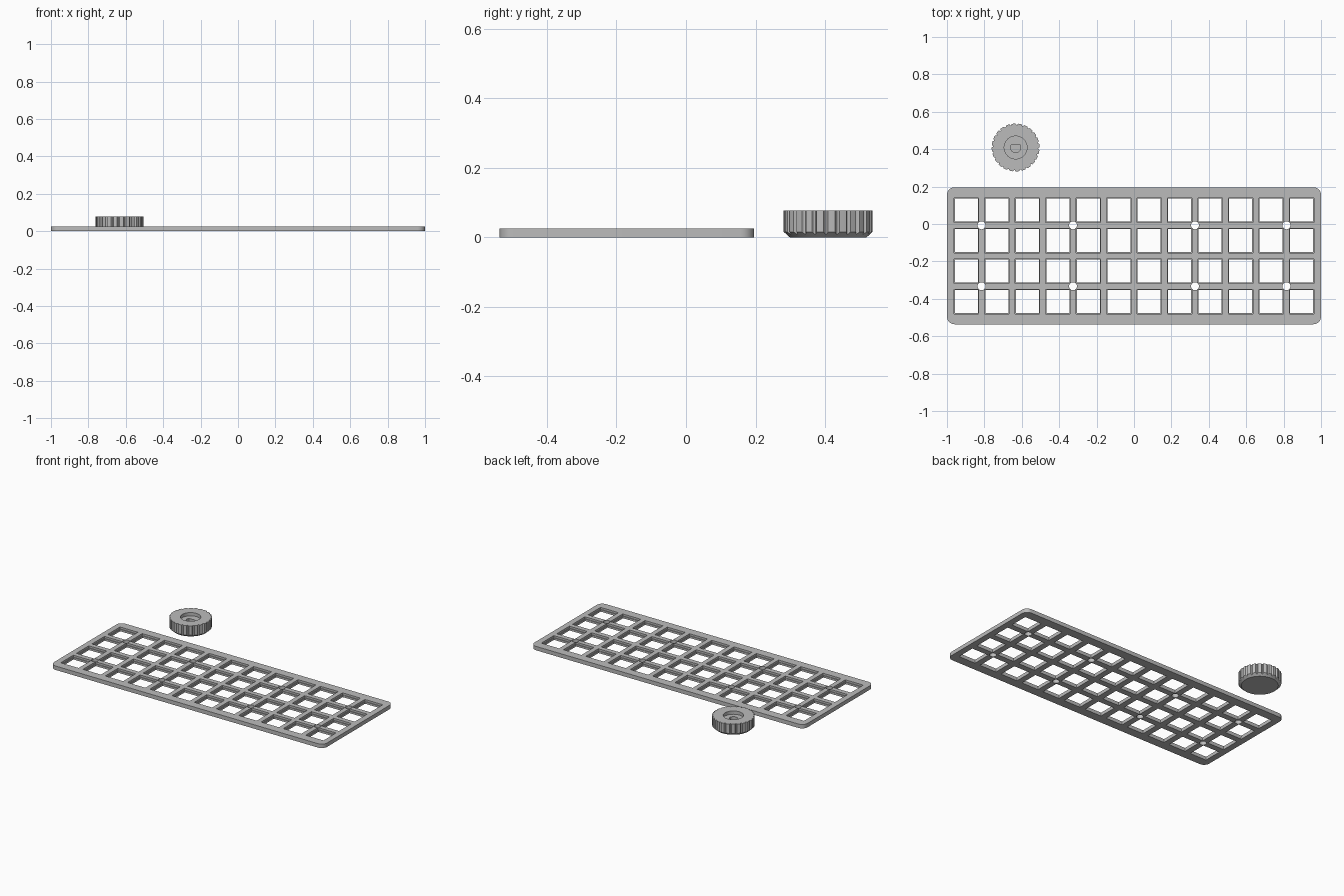
import bpy, bmesh
from math import sin, cos, pi, radians, asin

old = bpy.data.objects.get("Cube")
if old:
    bpy.data.objects.remove(old)

grey = bpy.data.materials.new("plain grey")
grey.use_nodes = True
grey.diffuse_color = (0.5, 0.5, 0.5, 1)
grey.node_tree.nodes["Principled BSDF"].inputs["Base Color"].default_value = (0.5, 0.5, 0.5, 1)

PITCH = 0.163          # key spacing
PLATE_Y = -0.17        # plate centre
THICK = 0.026
KNOB = (-0.633, 0.409)
KNOB_H = 0.078


def loft(bm, rings):
    """Closed solid through rings that share a vertex count."""
    rows = [[bm.verts.new(p) for p in ring] for ring in rings]
    for a, b in zip(rows, rows[1:]):
        for i in range(len(a)):
            j = (i + 1) % len(a)
            bm.faces.new((a[i], a[j], b[j], b[i]))
    bm.faces.new(rows[0][::-1])
    bm.faces.new(rows[-1])


def prism(bm, outline, z0, z1):
    loft(bm, [[(x, y, z) for x, y in outline] for z in (z0, z1)])


def circle(cx, cy, r, n):
    return [(cx + r * cos(2 * pi * i / n), cy + r * sin(2 * pi * i / n)) for i in range(n)]


def square(cx, cy, size):
    h = size / 2
    return [(cx - h, cy - h), (cx + h, cy - h), (cx + h, cy + h), (cx - h, cy + h)]


def rounded_rect(cx, cy, hx, hy, r, steps=8):
    pts = []
    for k, (sx, sy) in enumerate([(1, 1), (-1, 1), (-1, -1), (1, -1)]):
        for i in range(steps + 1):
            a = pi / 2 * (k + i / steps)
            pts.append((cx + sx * (hx - r) + r * cos(a), cy + sy * (hy - r) + r * sin(a)))
    return pts


def finish(bm, name):
    bmesh.ops.recalc_face_normals(bm, faces=bm.faces)
    mesh = bpy.data.meshes.new(name)
    bm.to_mesh(mesh)
    bm.free()
    mesh.materials.append(grey)
    ob = bpy.data.objects.new(name, mesh)
    bpy.context.collection.objects.link(ob)
    return ob


def carve(ob, cutters):
    """Subtract each cutter in turn, then discard the cutters."""
    for c in cutters:
        c.hide_render = True
        mod = ob.modifiers.new("cut", "BOOLEAN")
        mod.operation = "DIFFERENCE"
        mod.solver = "EXACT"
        mod.object = c
    bpy.ops.object.select_all(action="DESELECT")
    bpy.context.view_layer.objects.active = ob
    ob.select_set(True)
    for mod in list(ob.modifiers):
        bpy.ops.object.modifier_apply(modifier=mod.name)
    for c in cutters:
        bpy.data.objects.remove(c)
    bpy.ops.object.shade_smooth_by_angle(angle=radians(20))


# Key plate with rounded corners
bm = bmesh.new()
prism(bm, rounded_rect(0, PLATE_Y, 1.0, 0.366, 0.04), 0, THICK)
plate = finish(bm, "key_plate")

# Switch openings, each with a slightly wider upper step
through, step = bmesh.new(), bmesh.new()
for col in range(12):
    for row in range(4):
        x = (col - 5.5) * PITCH
        y = PLATE_Y + (row - 1.5) * PITCH
        prism(through, square(x, y, 0.123), -0.1, 0.1)
        prism(step, square(x, y, 0.131), THICK / 2, 0.1)

# Screw holes at the crossings
for col in (-5, -2, 2, 5):
    for row in (-1, 1):
        prism(through, circle(col * PITCH, PLATE_Y + row * PITCH, 0.0213, 32), -0.1, 0.1)
carve(plate, [finish(through, "opening_cutter"), finish(step, "step_cutter")])

# Knob with fluted grip and chamfered lower rim
TEETH, R, BASE_R, CHAMFER = 24, 0.128, 0.110, 0.016
bottom, rim, top = [], [], []
for t in range(TEETH):
    for part, depth in ((0, 0), (0.3, 0), (0.6, 0), (0.7, 0.006), (0.8, 0.008), (0.9, 0.006)):
        a = 2 * pi * (t + part) / TEETH
        r = R - depth
        x, y = cos(a), sin(a)
        z = CHAMFER * (r - BASE_R) / (R - BASE_R)
        bottom.append((KNOB[0] + BASE_R * x, KNOB[1] + BASE_R * y, 0))
        rim.append((KNOB[0] + r * x, KNOB[1] + r * y, z))
        top.append((KNOB[0] + r * x, KNOB[1] + r * y, KNOB_H))
bm = bmesh.new()
loft(bm, [bottom, rim, top])
knob = finish(bm, "knob")

# Round recess in the top, and a D-shaped shaft socket in its floor
recess = bmesh.new()
prism(recess, circle(*KNOB, 0.061, 48), KNOB_H - 0.022, 0.2)
socket = bmesh.new()
SHAFT, FLAT = 0.027, 0.016
start = asin(FLAT / SHAFT)
sweep = pi + 2 * start
d_shape = [(KNOB[0] + SHAFT * cos(pi - start + sweep * i / 24),
            KNOB[1] + SHAFT * sin(pi - start + sweep * i / 24)) for i in range(25)]
prism(socket, d_shape, 0.014, 0.2)
carve(knob, [finish(recess, "recess_cutter"), finish(socket, "socket_cutter")])
